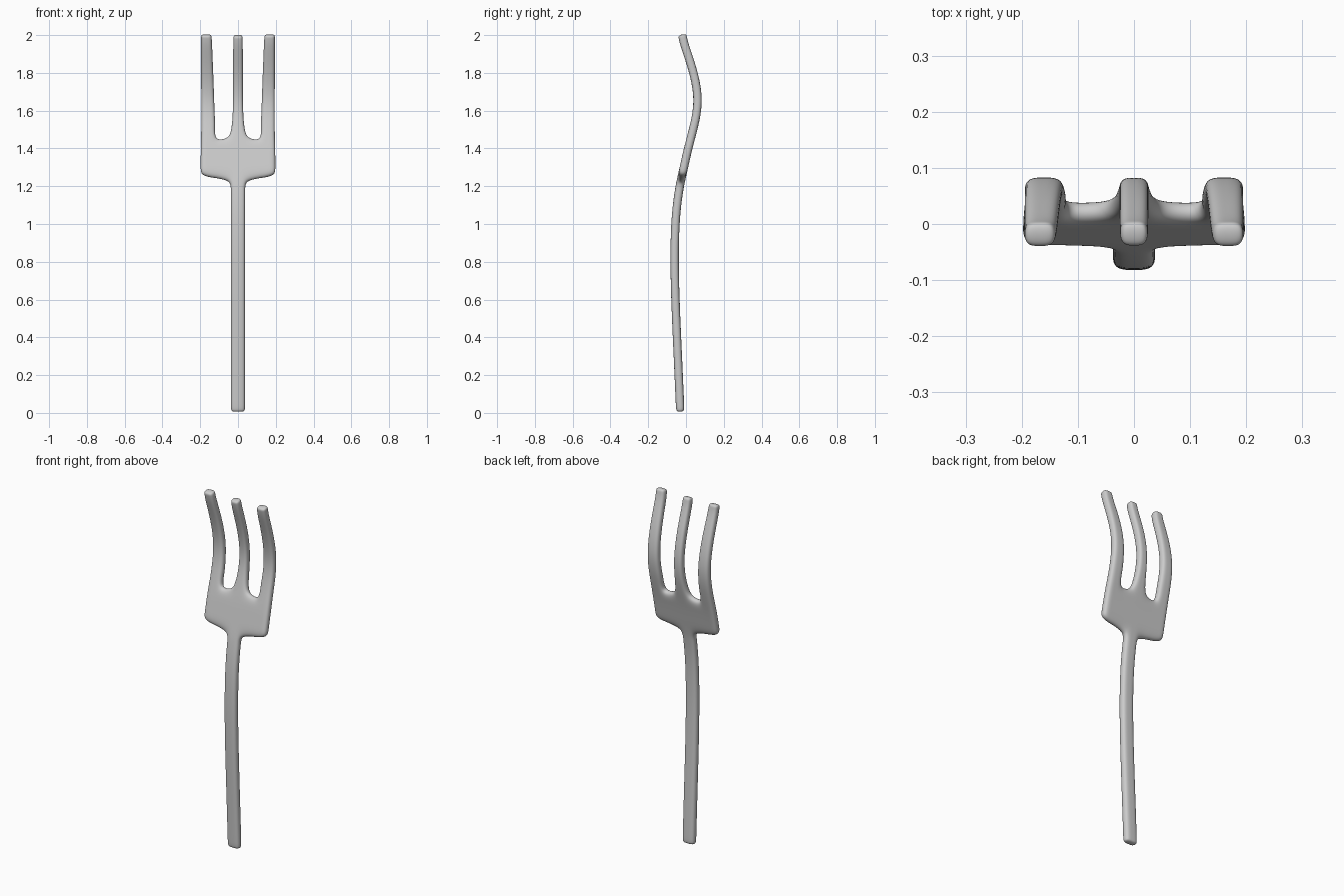
import bpy, bmesh

if "Cube" in bpy.data.objects:
    bpy.data.objects.remove(bpy.data.objects["Cube"])

# Side-view centre line of the fork: (z, y)
SPINE = [(0, -.03), (.3, -.043), (.6, -.057), (.85, -.062), (1.05, -.055),
         (1.2, -.034), (1.3, -.011), (1.4, .011), (1.5, .038), (1.58, .056),
         (1.66, .064), (1.75, .053), (1.85, .026), (1.95, -.009), (2.01, -.022)]


def spine_y(z):
    for (z0, y0), (z1, y1) in zip(SPINE, SPINE[1:]):
        if z <= z1:
            return y0 + (y1 - y0) * (z - z0) / (z1 - z0)
    return SPINE[-1][1]


bm = bmesh.new()


def strip(rows):
    """Join rows of (x, z) points into quads lying on the curved centre line."""
    grid = [[bm.verts.new((x, spine_y(z), z)) for x, z in row] for row in rows]
    for lo, hi in zip(grid, grid[1:]):
        for i in range(len(lo) - 1):
            bm.faces.new((lo[i], lo[i + 1], hi[i + 1], hi[i]))


# Head plate (right half): shoulder row, two middle rows, slot row
shoulder = [(0, 1.228), (.04, 1.222), (.09, 1.236), (.125, 1.242), (.16, 1.247), (.2, 1.262)]
slot = [(0, 1.47), (.045, 1.46), (.09, 1.447), (.122, 1.453), (.158, 1.47), (.196, 1.48)]
xs = [0, .043, .09, .123, .159, .199]
strip([shoulder, [(x, 1.31) for x in xs], [(x, 1.39) for x in xs], slot])

# Handle
strip([[(0, z), (.039, z)] for z in (.005, .03, .3, .6, .85, 1.05, 1.18)] + [shoulder[:2]])

# Middle tine (half) and outer tine
levels = [1.52, 1.58, 1.66, 1.75, 1.85, 1.95, 1.985, 2.004]
mid_w = [.034, .029, .027, .027, .027, .026, .026, .024]
inner = [.119, .122, .125, .128, .132, .136, .138, .141]
strip([slot[:2]] + [[(0, z - .004), (w, z - .004)] for z, w in zip(levels, mid_w)])
strip([slot[3:]] + [[(x, z), ((x + .196) / 2, z), (.196, z)] for z, x in zip(levels, inner)])

bmesh.ops.remove_doubles(bm, verts=bm.verts, dist=.0005)
bmesh.ops.recalc_face_normals(bm, faces=bm.faces)
for f in bm.faces:
    f.smooth = True
mesh = bpy.data.meshes.new("fork")
bm.to_mesh(mesh)
bm.free()
fork = bpy.data.objects.new("fork", mesh)
bpy.context.collection.objects.link(fork)

# Mirror, thicken and round off
mirror = fork.modifiers.new("mirror", 'MIRROR')
mirror.use_clip = True
thick = fork.modifiers.new("thickness", 'SOLIDIFY')
thick.thickness = .044
thick.offset = 0
sub = fork.modifiers.new("smooth", 'SUBSURF')
sub.levels = sub.render_levels = 3
